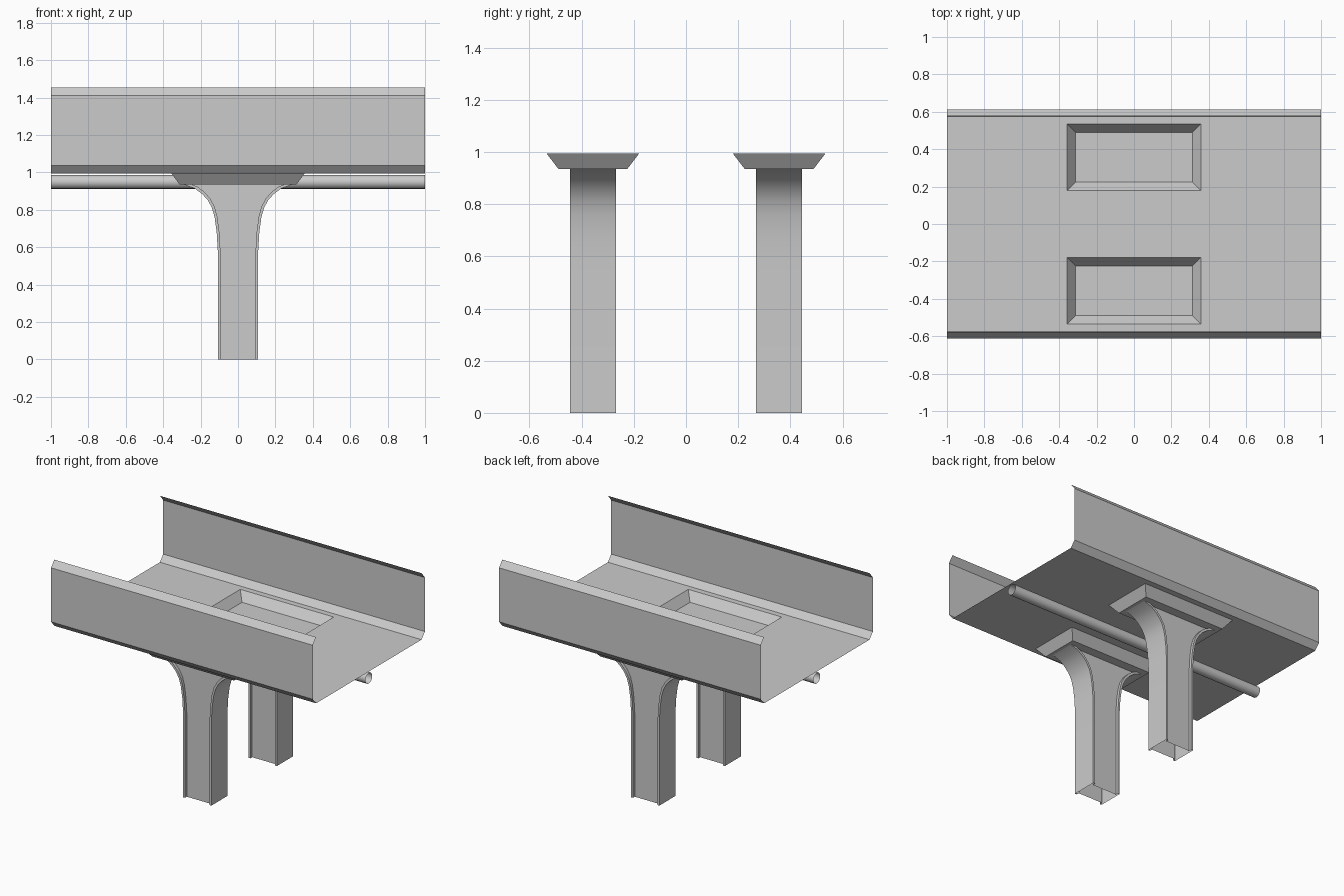
import bpy
from math import cos, sin, pi, radians

if "Cube" in bpy.data.objects:
    bpy.data.objects.remove(bpy.data.objects["Cube"])


def make(name, verts, faces, smooth=False):
    me = bpy.data.meshes.new(name)
    me.from_pydata(verts, [], faces)
    ob = bpy.data.objects.new(name, me)
    bpy.context.collection.objects.link(ob)
    if smooth:
        bpy.ops.object.select_all(action='DESELECT')
        ob.select_set(True)
        bpy.context.view_layer.objects.active = ob
        bpy.ops.object.shade_smooth_by_angle(angle=radians(30))
    return ob


def loft(name, rings, closed=True, smooth=False, cap=False):
    """Skin a list of equal-length rings with quads."""
    n = len(rings[0])
    faces = [(i * n + j, i * n + (j + 1) % n, (i + 1) * n + (j + 1) % n, (i + 1) * n + j)
             for i in range(len(rings) - 1) for j in range(n if closed else n - 1)]
    if cap:
        faces.append(tuple(reversed(range(n))))
    return make(name, [v for r in rings for v in r], faces, smooth)


FLOOR_Z, CAP_Z = 0.995, 0.935
COL_Y = 0.357

# Channel floor with two rectangular openings over the column heads
xs = [-1, -0.357, 0.357, 1]
ys = [-0.575, -0.535, -0.18, 0.18, 0.535, 0.575]
ny = len(ys)
faces = [(i * ny + j, (i + 1) * ny + j, (i + 1) * ny + j + 1, i * ny + j + 1)
         for i in range(3) for j in range(ny - 1) if not (i == 1 and j in (1, 3))]
make("channel_floor", [(x, y, FLOOR_Z) for x in xs for y in ys], faces)

# Side walls: bevelled foot, upright sheet, inward lip
wall = [(0.575, FLOOR_Z), (0.612, 1.037), (0.612, 1.41), (0.577, 1.453)]
for s, side in ((-1, "front"), (1, "back")):
    loft("channel_wall_" + side,
         [[(x, s * y, z) for y, z in wall] for x in (s, -s)], closed=False)

# Open-ended pipe under the floor
R, N = 0.037, 16
loft("pipe", [[(x, R * cos(2 * pi * k / N), 0.949 + R * sin(2 * pi * k / N))
               for k in range(N)] for x in (-1, 1)], smooth=True)

# Column levels: flange outer edge (x, z) and panel edge (x, z)
levels = [(0.108, 0.0, 0.094, 0.0), (0.108, 0.58, 0.094, 0.58),
          (0.114, 0.68, 0.1, 0.682), (0.125, 0.76, 0.111, 0.764),
          (0.14, 0.812, 0.126, 0.819), (0.162, 0.852, 0.15, 0.862),
          (0.192, 0.885, 0.182, 0.898), (0.232, 0.915, 0.215, 0.922),
          (0.29, CAP_Z, 0.245, CAP_Z)]
D, RECESS = 0.088, 0.02


def section(cy, xo, zo, xi, zi):
    q = [(xo, D, zo), (xi, D, zi), (xi, D - RECESS, zi)]
    half = q + [(-x, y, z) for x, y, z in reversed(q)]
    ring = half + [(-x, -y, z) for x, y, z in half]
    return [(x, y + cy, z) for x, y, z in reversed(ring)]


def rect(cy, hx, hy, z):
    return [(-hx, cy - hy, z), (hx, cy - hy, z), (hx, cy + hy, z), (-hx, cy + hy, z)]


for cy, side in ((-COL_Y, "front"), (COL_Y, "back")):
    # Hollow flared column with recessed front and back panels
    loft("column_" + side, [section(cy, *lv) for lv in levels], smooth=True)
    # Tapered tray-shaped column head
    loft("column_head_" + side, [rect(cy, 0.312, 0.132, CAP_Z),
                                 rect(cy, 0.357, 0.178, FLOOR_Z)], cap=True)
